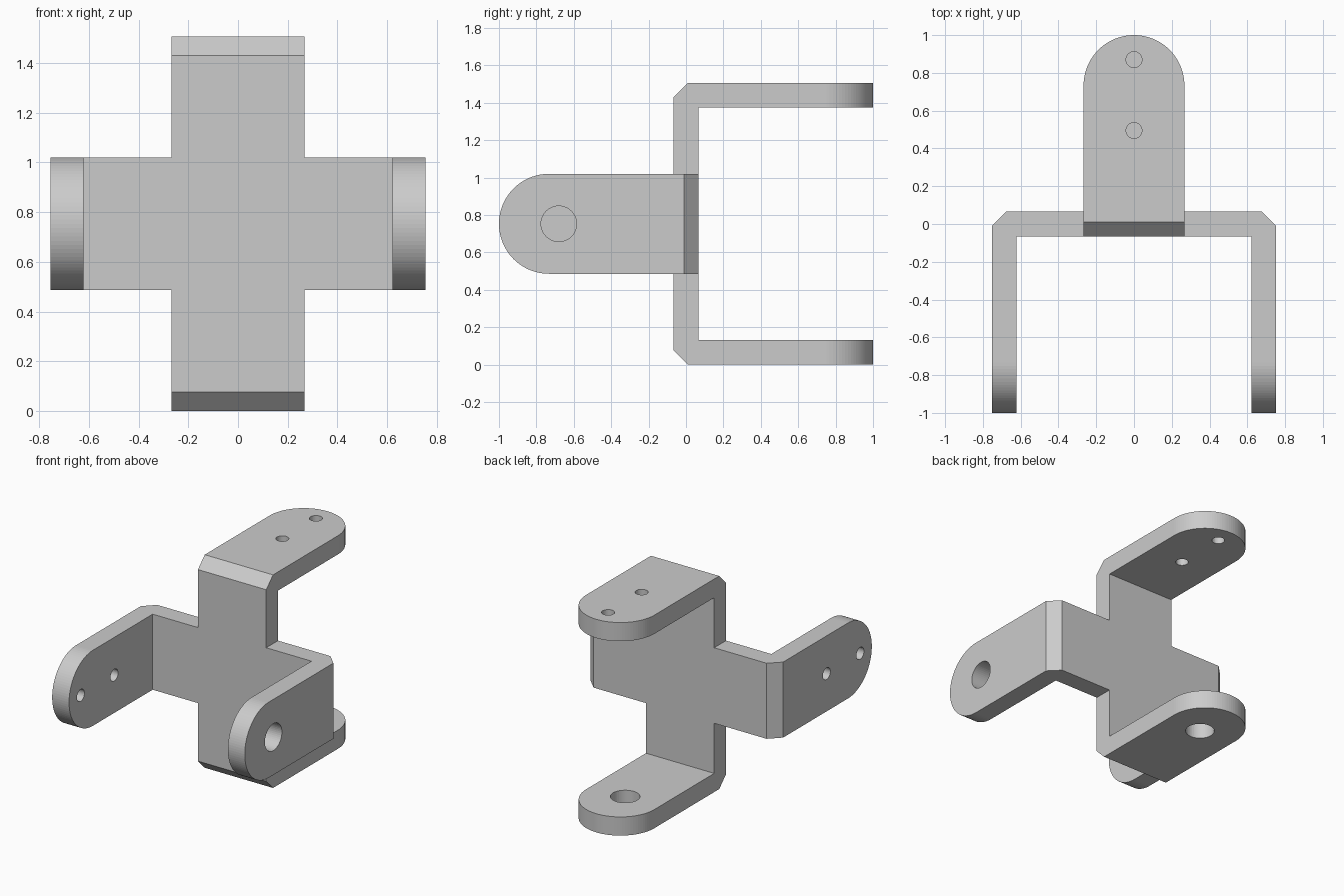
import bpy, bmesh
from math import pi, sin, cos
from mathutils import Matrix, Vector

if "Cube" in bpy.data.objects:
    bpy.data.objects.remove(bpy.data.objects["Cube"])

W, T, H, CH = 0.267, 0.066, 0.753, 0.076   # half width, half plate, half span, chamfer


def prism(name, pts, vec):
    """Extrude a closed outline along vec."""
    bm = bmesh.new()
    f = bm.faces.new([bm.verts.new(p) for p in pts])
    ret = bmesh.ops.extrude_face_region(bm, geom=[f])
    bmesh.ops.translate(bm, vec=vec, verts=[v for v in ret["geom"] if isinstance(v, bmesh.types.BMVert)])
    bmesh.ops.recalc_face_normals(bm, faces=bm.faces)
    me = bpy.data.meshes.new(name)
    bm.to_mesh(me)
    bm.free()
    ob = bpy.data.objects.new(name, me)
    bpy.context.collection.objects.link(ob)
    return ob


def boolean(ob, other, op):
    m = ob.modifiers.new(op, 'BOOLEAN')
    m.operation, m.solver, m.object = op, 'EXACT', other
    bpy.context.view_layer.update()
    me = bpy.data.meshes.new_from_object(ob.evaluated_get(bpy.context.evaluated_depsgraph_get()))
    ob.modifiers.clear()
    ob.data = me
    bpy.data.objects.remove(other)


def hole(ob, y, r, z):
    ring = [(r * cos(2 * pi * i / 48), y + r * sin(2 * pi * i / 48), z - 0.3) for i in range(48)]
    boolean(ob, prism("hole_cutter", ring, Vector((0, 0, 0.6))), 'DIFFERENCE')


def bracket(name):
    # chamfered U profile, mirrored top to bottom
    half = [(-T, H - CH), (-T + CH, H), (1.2, H), (1.2, H - 2 * T), (T, H - 2 * T)]
    prof = half + [(y, -z) for y, z in reversed(half)]
    ob = prism(name, [(-0.5, y, z) for y, z in prof], Vector((1, 0, 0)))
    # rounded arm outline seen from above
    n = 48
    arc = [(W * cos(pi * i / n), 1 - W + W * sin(pi * i / n)) for i in range(n + 1)]
    outline = arc + [(-W, -0.3), (W, -0.3)]
    boolean(ob, prism("outline_cutter", [(x, y, -1) for x, y in outline], Vector((0, 0, 2))), 'INTERSECT')
    # two pin holes in one arm, one large hole in the other
    hole(ob, 0.87, 0.042, H)
    hole(ob, 0.495, 0.042, H)
    hole(ob, 0.68, 0.095, -H)
    return ob


# upright bracket opens to the back, level bracket opens to the front
cross = bracket("cross_bracket")
level = bracket("level_bracket")
level.data.transform(Matrix(((0, 0, -1, 0), (0, -1, 0, 0), (-1, 0, 0, 0), (0, 0, 0, 1))))
boolean(cross, level, 'UNION')
cross.data.transform(Matrix.Translation((0, 0, H)))

# merge coplanar faces and keep flat shading
bm = bmesh.new()
bm.from_mesh(cross.data)
bmesh.ops.remove_doubles(bm, verts=bm.verts, dist=1e-5)
bmesh.ops.recalc_face_normals(bm, faces=bm.faces)
for f in bm.faces:
    f.smooth = False
bm.to_mesh(cross.data)
bm.free()
